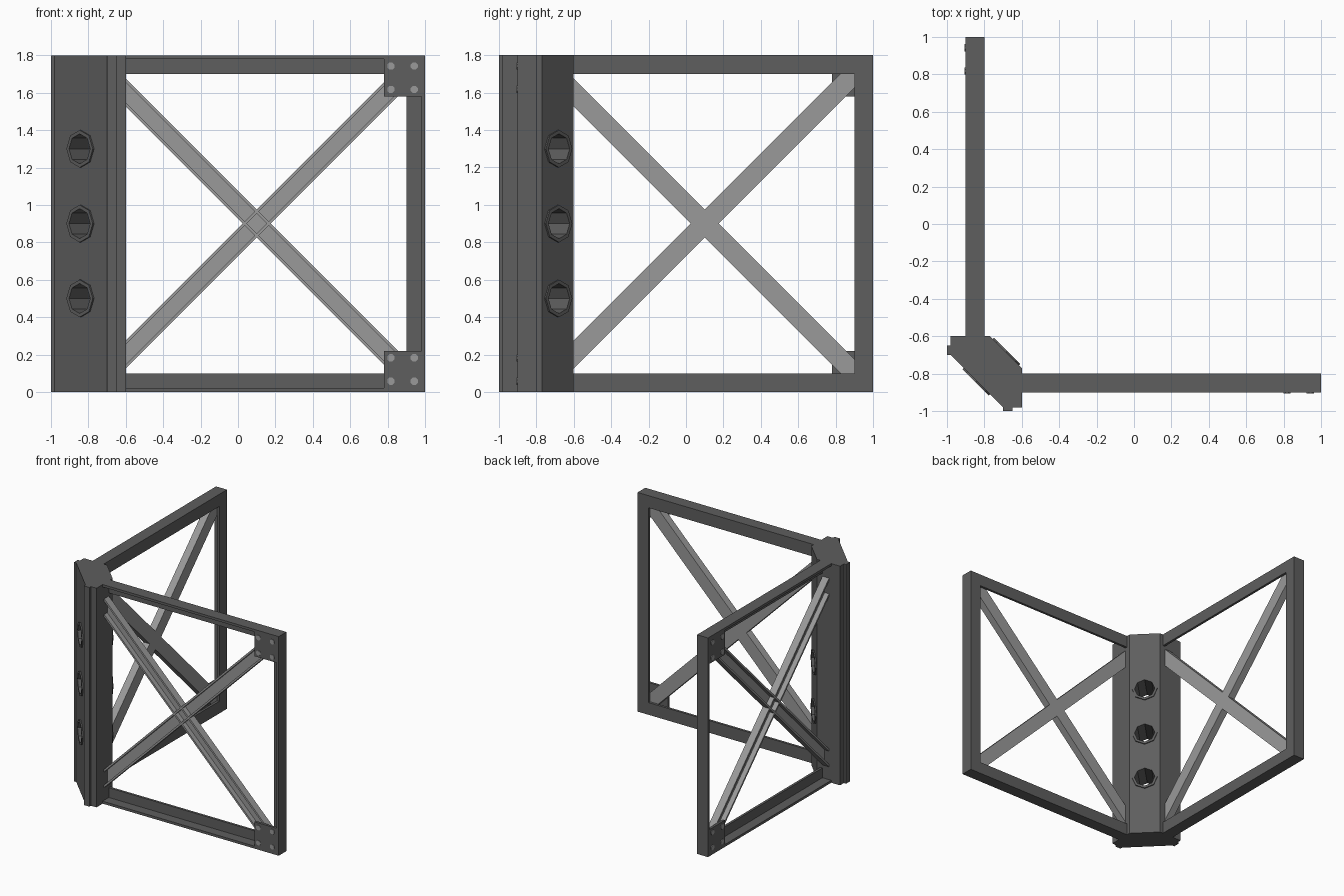
import bpy, bmesh, math
from mathutils import Vector

if "Cube" in bpy.data.objects:
    bpy.data.objects.remove(bpy.data.objects["Cube"])

def material(name, v):
    m = bpy.data.materials.new(name)
    m.diffuse_color = (v, v, v, 1)
    m.use_nodes = True
    m.node_tree.nodes["Principled BSDF"].inputs["Base Color"].default_value = m.diffuse_color
    return m

DARK = material("dark_grey_steel", 0.112)
LIGHT = material("light_grey_steel", 0.32)

def finish(name, bm, mat, swap=False):
    # swap mirrors the part across the corner diagonal (x <-> y)
    if swap:
        for v in bm.verts:
            v.co.x, v.co.y = v.co.y, v.co.x
    bmesh.ops.recalc_face_normals(bm, faces=bm.faces)
    me = bpy.data.meshes.new(name)
    bm.to_mesh(me)
    bm.free()
    me.materials.append(mat)
    ob = bpy.data.objects.new(name, me)
    bpy.context.collection.objects.link(ob)
    return ob

def prism(name, ring, offset, mat, swap=False):
    bm = bmesh.new()
    f = bm.faces.new([bm.verts.new(p) for p in ring])
    ext = bmesh.ops.extrude_face_region(bm, geom=[f])
    bmesh.ops.translate(bm, vec=offset, verts=[g for g in ext["geom"] if isinstance(g, bmesh.types.BMVert)])
    return finish(name, bm, mat, swap)

def box(name, x, y, z, mat, swap):
    ring = [(x[0], y[0], z[0]), (x[1], y[0], z[0]), (x[1], y[1], z[0]), (x[0], y[1], z[0])]
    return prism(name, ring, (0, 0, z[1] - z[0]), mat, swap)

# corner column with chamfers and edge ribs
half = [(-0.77, -0.6), (-0.98, -0.6), (-0.98, -0.65), (-1, -0.65), (-1, -0.7), (-0.98, -0.7)]
outline = half + [(y, x) for x, y in reversed(half)]
column = prism("corner_column", [(x, y, 0) for x, y in outline], (0, 0, 1.8), DARK)

# octagonal tunnels along the diagonal, with lined rims
AX = Vector((1, 1, 0)).normalized()
SIDE = Vector((1, -1, 0)).normalized()

def octagon(r, s, z):
    return [AX * s + SIDE * (r * math.cos(i * math.pi / 4)) + Vector((0, 0, z + r * math.sin(i * math.pi / 4)))
            for i in range(8)]

cutters = []
S0, S1 = -1.198, -0.959
for k, z in enumerate((0.5, 0.9, 1.3)):
    c = prism("hole_cutter", octagon(0.09, -1.4, z), AX * 0.7, DARK)
    c.hide_render = True
    cutters.append(c)
    mod = column.modifiers.new("hole", "BOOLEAN")
    mod.operation, mod.solver, mod.object = "DIFFERENCE", "EXACT", c
    bm = bmesh.new()
    loops = [[bm.verts.new(p) for p in octagon(r, s, z)]
             for r, s in ((0.1, S0), (0.1, S1), (0.08, S1), (0.08, S0))]
    # outer skin is split so that it only shows as a rim at both ends
    for a in range(4):
        A, B = loops[a], loops[(a + 1) % 4]
        for i in range(8):
            j = (i + 1) % 8
            bm.faces.new((A[i], A[j], B[j], B[i]))
    finish("hole_lining_%d" % (k + 1), bm, DARK)

dg = bpy.context.evaluated_depsgraph_get()
column_mesh = bpy.data.meshes.new_from_object(column.evaluated_get(dg))
column.modifiers.clear()
column.data = column_mesh
for c in cutters:
    bpy.data.objects.remove(c)

# two braced frames, one along x and its mirror along y
for side, swap in (("front", False), ("left", True)):
    Y, WEB = (-0.9, -0.8), (-0.82, -0.8)
    # angle-section rails and end post
    for lvl, fl, wb in (("bottom", (0, 0.02), (0.02, 0.1)), ("top", (1.78, 1.8), (1.7, 1.78))):
        box(f"{side}_{lvl}_rail_flange", (-0.63, 1), Y, fl, DARK, swap)
        box(f"{side}_{lvl}_rail_web", (-0.63, 0.98), WEB, wb, DARK, swap)
    box(f"{side}_post_flange", (0.98, 1), Y, (0.02, 1.78), DARK, swap)
    box(f"{side}_post_web", (0.9, 0.98), WEB, (0.1, 1.7), DARK, swap)

    # channel-section diagonal braces: (across, depth) profile
    prof = [(-0.053, -0.82), (0.053, -0.82), (0.053, -0.88), (0.038, -0.88),
            (0.038, -0.84), (-0.038, -0.84), (-0.038, -0.88), (-0.053, -0.88)]
    q = math.sqrt(0.5)
    for n, sg in (("rising", 1), ("falling", -1)):
        start = -1.06
        ring = [(0.1 + q * start - sg * q * a, d, 0.9 + sg * q * start + q * a) for a, d in prof]
        L = 1.16 - start
        prism(f"{side}_{n}_brace", ring, (q * L, 0, sg * q * L), LIGHT, swap)

    # corner plates with four bolts each
    for lvl, zc in (("bottom", 0.12), ("top", 1.68)):
        box(f"{side}_{lvl}_corner_plate", (0.78, 0.98), (-0.9, -0.88), (zc - 0.1, zc + 0.1), DARK, swap)
        for i in (-1, 1):
            for j in (-1, 1):
                ring = [(0.88 + i * 0.0625 + 0.021 * math.cos((t + 0.5) * math.pi / 4), -0.89,
                         zc + j * 0.0625 + 0.021 * math.sin((t + 0.5) * math.pi / 4)) for t in range(8)]
                prism(f"{side}_{lvl}_bolt", ring, (0, -0.015, 0), LIGHT, swap)
